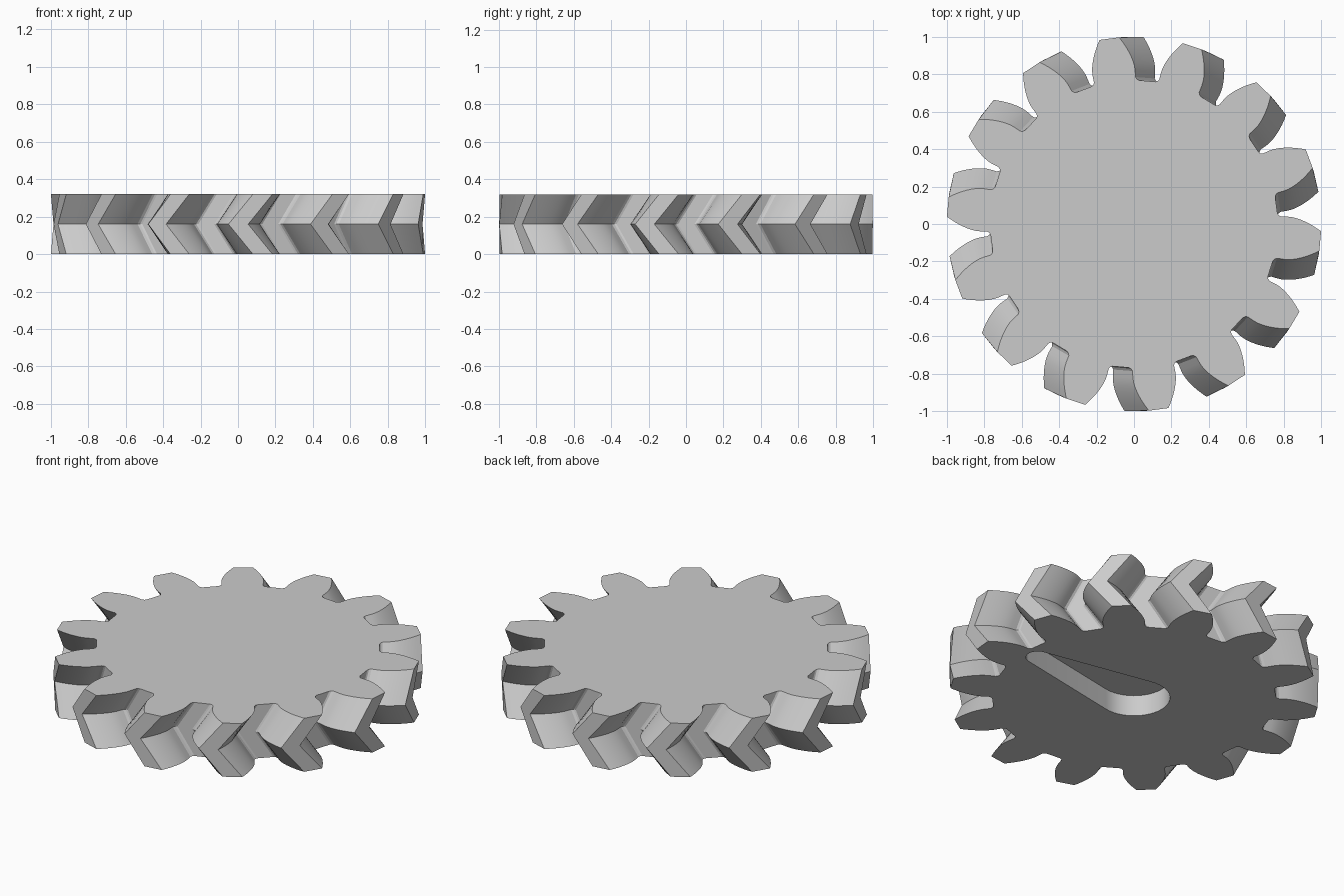
import bpy
import bmesh
from math import sin, cos, tan, acos, pi, radians, sqrt

if "Cube" in bpy.data.objects:
    bpy.data.objects.remove(bpy.data.objects["Cube"])

TEETH = 14
PITCH = 2 * pi / TEETH
HEIGHT = 0.32
TWIST = radians(-7.5)          # turn of the middle layer against both faces
START = radians(20.45)         # centre of the first tooth
BASE_R = 0.822                 # involute base circle
BASE_HALF = radians(8.0)       # half tooth angle at the base circle
POCKET_DEPTH = 0.125
HUB_R, TIP_R, ARM = 0.195, 0.065, 0.68


def half_angle(r):
    a = acos(BASE_R / r)
    return BASE_HALF - (tan(a) - a)


def tooth_flank():
    """(radius, half angle) from the root fillet to the tip."""
    root = [(0.768, radians(9.6)), (0.773, radians(8.8)), (0.785, radians(8.2))]
    steps = 8
    radii = [BASE_R + (1.0 - BASE_R) * i / steps for i in range(steps + 1)]
    return root + [(r, half_angle(r)) for r in radii]


def gear_outline(turn):
    flank = tooth_flank()
    points = []
    for t in range(TEETH):
        mid = START + turn + t * PITCH
        side = [(r, mid - a) for r, a in flank]
        side += [(r, mid + a) for r, a in reversed(flank)]
        points += [(r * cos(a), r * sin(a)) for r, a in side]
    return points


def pocket_outline(n=24):
    """Tapered arm: a large round hub joined by tangents to a small round end."""
    lean = acos((HUB_R - TIP_R) / ARM)
    arc = [(lean + (2 * pi - 2 * lean) * i / n) for i in range(n + 1)]
    points = [(HUB_R * cos(a), HUB_R * sin(a)) for a in arc]
    arc = [(-lean + 2 * lean * i / n) for i in range(n + 1)]
    return points + [(ARM + TIP_R * cos(a), TIP_R * sin(a)) for a in arc]


def ring(bm, points, z):
    return [bm.verts.new((x, y, z)) for x, y in points]


def bridge(bm, low, high):
    n = len(low)
    for i in range(n):
        j = (i + 1) % n
        bm.faces.new((low[i], low[j], high[j], high[i]))


def loop_edges(bm, verts):
    return [bm.edges.get((v, verts[i - 1])) for i, v in enumerate(verts)]


bm = bmesh.new()

# herringbone tooth walls
bottom = ring(bm, gear_outline(0), 0)
middle = ring(bm, gear_outline(TWIST), HEIGHT / 2)
top = ring(bm, gear_outline(0), HEIGHT)
bridge(bm, bottom, middle)
bridge(bm, middle, top)

# arm-shaped pocket in the underside
rim = ring(bm, pocket_outline(), 0)
floor = ring(bm, pocket_outline(), POCKET_DEPTH)
bridge(bm, rim, floor)

# flat faces: top, underside around the pocket, pocket floor
for loops in ([top], [bottom, rim], [floor]):
    edges = [e for loop in loops for e in loop_edges(bm, loop)]
    bmesh.ops.triangle_fill(bm, edges=edges, use_beauty=True, use_dissolve=False)
bmesh.ops.recalc_face_normals(bm, faces=bm.faces[:])

mesh = bpy.data.meshes.new("herringbone_gear")
bm.to_mesh(mesh)
bm.free()
gear = bpy.data.objects.new("herringbone_gear", mesh)
bpy.context.collection.objects.link(gear)

# plain grey material
grey = bpy.data.materials.new("plain_grey")
grey.use_nodes = True
colour = (0.6, 0.6, 0.6, 1.0)
grey.diffuse_color = colour
grey.node_tree.nodes["Principled BSDF"].inputs["Base Color"].default_value = colour
mesh.materials.append(grey)

bpy.ops.object.select_all(action="DESELECT")
gear.select_set(True)
bpy.context.view_layer.objects.active = gear
bpy.ops.object.shade_smooth_by_angle(angle=radians(25))
